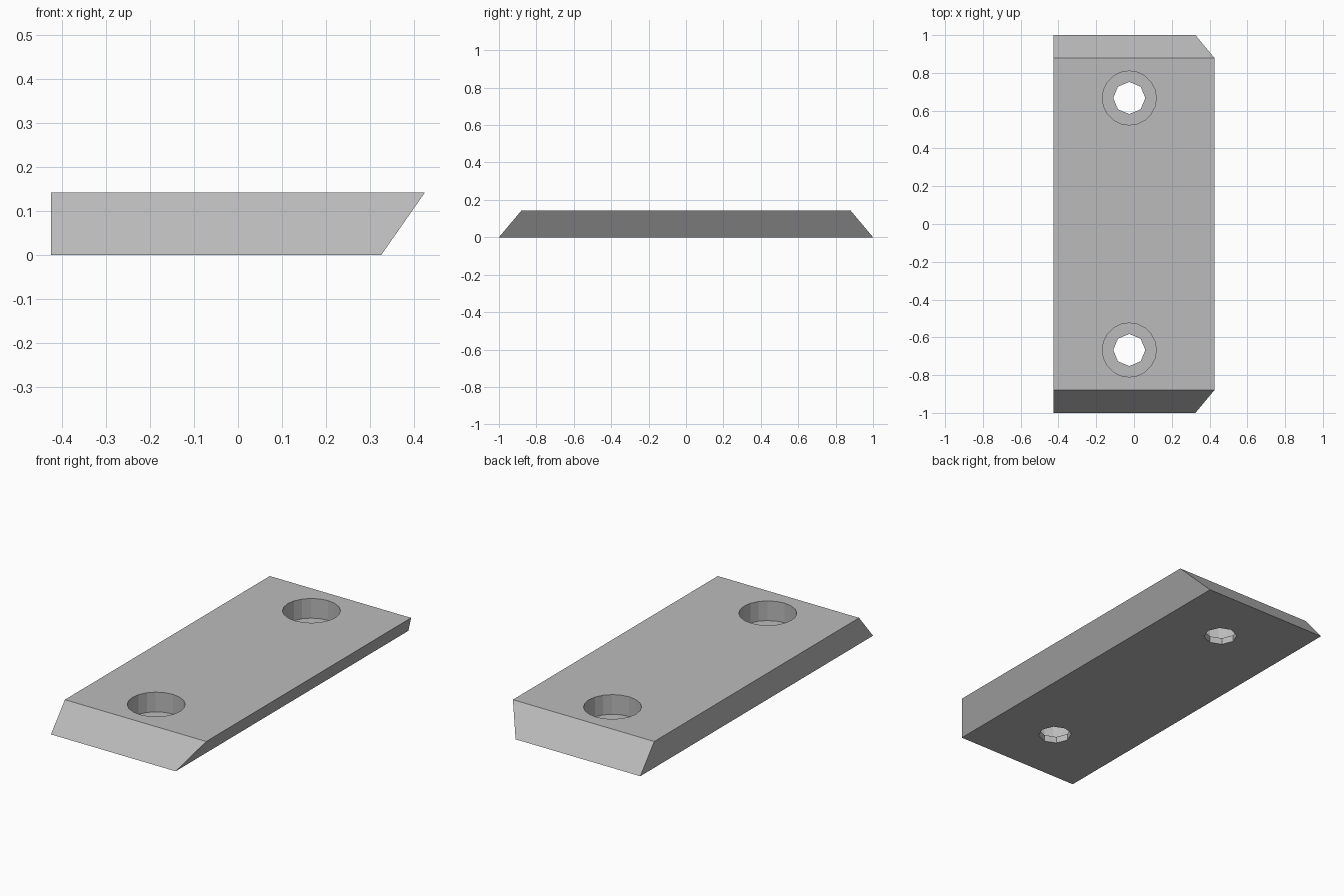
import bpy
import bmesh
from mathutils import Matrix

cube = bpy.data.objects.get("Cube")
if cube:
    bpy.data.objects.remove(cube, do_unlink=True)

HEIGHT = 0.143
HOLE_X = -0.025
HOLE_Y = 0.667
FLOOR_Z = 0.036

grey = bpy.data.materials.new("plain grey")
grey.use_nodes = True
colour = (0.5, 0.5, 0.5, 1)
grey.diffuse_color = colour
grey.node_tree.nodes["Principled BSDF"].inputs["Base Color"].default_value = colour


def add_object(name, bm):
    bmesh.ops.recalc_face_normals(bm, faces=bm.faces)
    mesh = bpy.data.meshes.new(name)
    bm.to_mesh(mesh)
    bm.free()
    mesh.materials.append(grey)
    obj = bpy.data.objects.new(name, mesh)
    bpy.context.collection.objects.link(obj)
    return obj


def add_cutter(name, radius, sides, bottom, top, y):
    bm = bmesh.new()
    bmesh.ops.create_cone(bm, cap_ends=True, segments=sides, radius1=radius,
                          radius2=radius, depth=top - bottom,
                          matrix=Matrix.Translation((HOLE_X, y, (top + bottom) / 2)))
    cutter = add_object(name, bm)
    cutter.hide_render = True
    return cutter


# Plate: ends slope inward to the top, left side slopes outward
bm = bmesh.new()
rings = []
for z, left_x, end_y in ((0, 0.325, 1), (HEIGHT, 0.425, 0.88)):
    corners = ((-0.425, -end_y), (left_x, -end_y), (left_x, end_y), (-0.425, end_y))
    rings.append([bm.verts.new((x, y, z)) for x, y in corners])
    bm.faces.new(rings[-1])
for i in range(4):
    j = (i + 1) % 4
    bm.faces.new((rings[0][i], rings[0][j], rings[1][j], rings[1][i]))
plate = add_object("mounting_plate", bm)

# Two counterbored screw holes
cutters = []
for place, y in (("front", -HOLE_Y), ("back", HOLE_Y)):
    cutters.append(add_cutter(place + "_counterbore", 0.143, 20, FLOOR_Z, HEIGHT + 0.1, y))
    cutters.append(add_cutter(place + "_screw_hole", 0.085, 8, -0.1, HEIGHT + 0.05, y))

bpy.context.view_layer.objects.active = plate
for cutter in cutters:
    cut = plate.modifiers.new(cutter.name, "BOOLEAN")
    cut.operation = "DIFFERENCE"
    cut.solver = "EXACT"
    cut.object = cutter
    bpy.ops.object.modifier_apply(modifier=cut.name)
for cutter in cutters:
    bpy.data.objects.remove(cutter, do_unlink=True)
